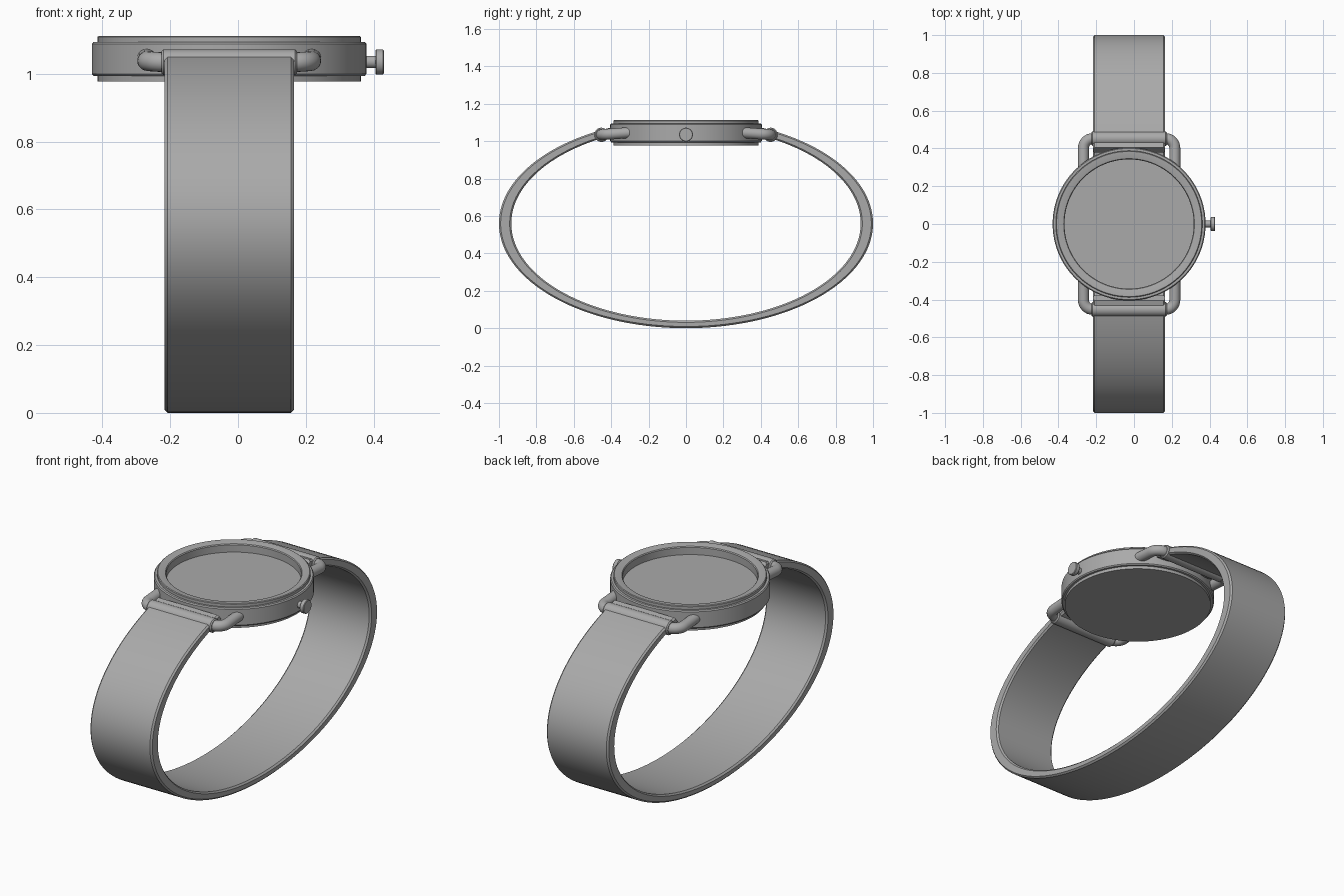
import bpy
import bmesh
from math import sin, cos, pi, radians, asin
from mathutils import Matrix, Vector

cube = bpy.data.objects.get("Cube")
if cube:
    bpy.data.objects.remove(cube, do_unlink=True)

CX = -0.026      # centre line of case and strap
BAR_Y, BAR_Z = 0.452, 1.034

grey = bpy.data.materials.new("Plain grey")
grey.use_nodes = True
grey.diffuse_color = (0.4, 0.4, 0.4, 1)
grey.node_tree.nodes["Principled BSDF"].inputs["Base Color"].default_value = (0.4, 0.4, 0.4, 1)


def finish(name, bm):
    bmesh.ops.recalc_face_normals(bm, faces=bm.faces)
    mesh = bpy.data.meshes.new(name)
    bm.to_mesh(mesh)
    bm.free()
    mesh.materials.append(grey)
    obj = bpy.data.objects.new(name, mesh)
    bpy.context.collection.objects.link(obj)
    bpy.ops.object.select_all(action='DESELECT')
    obj.select_set(True)
    bpy.context.view_layer.objects.active = obj
    bpy.ops.object.shade_smooth_by_angle(angle=radians(30))
    return obj


def skin(name, rings):
    """Join equal closed rings of points into a capped solid."""
    bm = bmesh.new()
    loops = [[bm.verts.new(p) for p in ring] for ring in rings]
    n = len(loops[0])
    for a, b in zip(loops, loops[1:]):
        for i in range(n):
            j = (i + 1) % n
            bm.faces.new((a[i], a[j], b[j], b[i]))
    bm.faces.new(loops[0])
    bm.faces.new(loops[-1])
    return finish(name, bm)


def lathe(name, profile, matrix, sides=96):
    """Turn (radius, height) pairs around the local z axis."""
    angles = [2 * pi * i / sides for i in range(sides)]
    return skin(name, [[matrix @ Vector((r * cos(a), r * sin(a), z)) for a in angles]
                       for r, z in profile])


def tube(name, path, radius, sides=20):
    rings = []
    for i, p in enumerate(path):
        t = (path[min(i + 1, len(path) - 1)] - path[max(i - 1, 0)]).normalized()
        u = Vector((0, 0, 1)).cross(t).normalized()
        v = t.cross(u)
        rings.append([p + radius * (u * cos(2 * pi * k / sides) + v * sin(2 * pi * k / sides))
                      for k in range(sides)])
    return skin(name, rings)


# Case with stepped back, raised bezel and sunken dial
lathe("case", [(0.388, 0.977), (0.388, 0.994), (0.4, 0.994), (0.405, 1.0),
               (0.405, 1.088), (0.4, 1.094), (0.388, 1.094), (0.388, 1.109),
               (0.384, 1.112), (0.378, 1.112), (0.346, 1.105), (0.342, 1.1),
               (0.342, 1.06)], Matrix.Translation((CX, 0, 0)), 128)

# Crown on the model's left side
sideways = Matrix.Translation((0, 0, 1.035)) @ Matrix.Rotation(pi / 2, 4, 'Y')
lathe("crown", [(0.018, 0.36), (0.018, 0.405), (0.034, 0.405), (0.037, 0.408),
                (0.037, 0.427), (0.034, 0.43)], sideways, 40)

# Strap: bevelled section swept along two ellipses, open under the case
rings = []
steps, half, b = 128, 0.191, 0.009
start = pi / 2 - asin(0.405)
for i in range(steps + 1):
    a = start - (pi + 2 * start) * i / steps
    outer = Vector((0, cos(a), 0.56 + 0.56 * sin(a)))
    inner = Vector((0, 0.934 * cos(a), 0.56 + 0.52 * sin(a)))
    d = (inner - outer).normalized() * b
    corners = [(-half + b, outer), (half - b, outer), (half, outer + d), (half, inner - d),
               (half - b, inner), (-half + b, inner), (-half, inner - d), (-half, outer + d)]
    rings.append([p + Vector((CX + x, 0, 0)) for x, p in corners])
skin("strap", rings)

for side, s in (("front", -1), ("back", 1)):
    # Sleeve holding the strap end
    axis = Matrix.Translation((CX, s * BAR_Y, BAR_Z)) @ Matrix.Rotation(pi / 2, 4, 'Y')
    lathe(side + "_strap_sleeve", [(0.032, -0.2), (0.038, -0.194), (0.038, 0.194), (0.032, 0.2)],
          axis, 32)

    # Bent wire lug from the case, through the sleeve, back to the case
    w, bend = 0.242, 0.05
    right = [Vector((w, 0.295, 1.046))]
    for k in range(9):
        t = pi / 2 * k / 8
        right.append(Vector((w - bend + bend * cos(t), BAR_Y - bend + bend * sin(t),
                             BAR_Z + 0.004 * (1 - k / 8))))
    left = [Vector((-p.x, p.y, p.z)) for p in reversed(right)]
    path = [Vector((CX + p.x, s * p.y, p.z)) for p in right + left]
    tube(side + "_wire_lug", path, 0.029)
